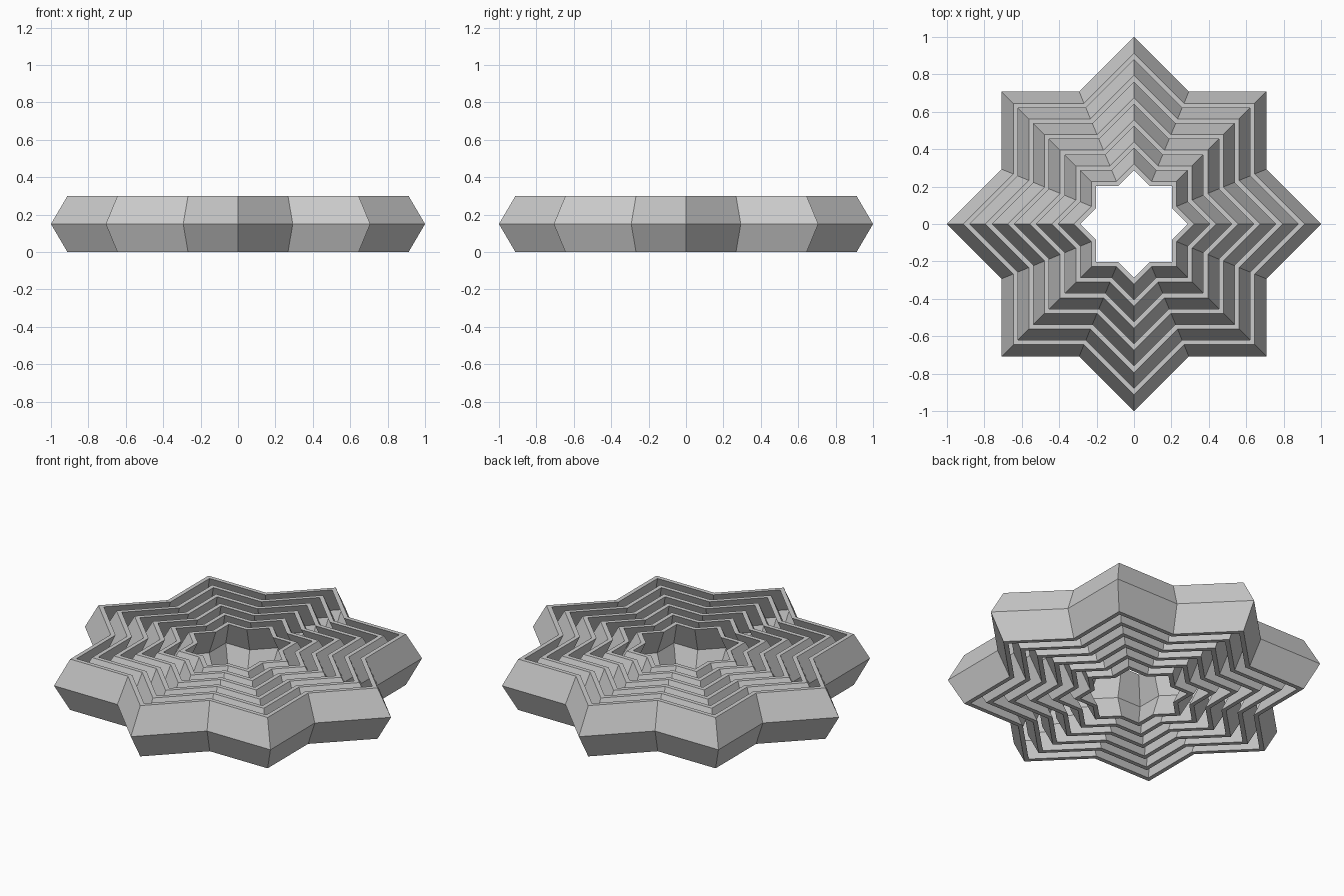
import bpy, bmesh
from math import cos, sin, pi

cube = bpy.data.objects.get("Cube")
if cube:
    bpy.data.objects.remove(cube, do_unlink=True)

POINTS = 8        # star tips
RINGS = 6         # nested rings
PITCH = 0.118     # tip distance between neighbouring rings
LEAN = 0.088      # how far the wall leans in from mid height
WALL = 0.035      # wall thickness measured at a tip
HEIGHT = 0.3
VALLEY = cos(pi / 4) / cos(pi / 8)   # valley radius relative to tip radius

grey = bpy.data.materials.new("plain grey")
grey.use_nodes = True
colour = (0.6, 0.6, 0.6, 1)
grey.diffuse_color = colour
grey.node_tree.nodes["Principled BSDF"].inputs["Base Color"].default_value = colour


def star_ring(name, tip):
    """Sweep a chevron wall section around an eight-pointed star."""
    outer = [(tip - LEAN, 0), (tip, HEIGHT / 2), (tip - LEAN, HEIGHT)]
    inner = [(r - WALL, z) for r, z in reversed(outer)]
    section = outer + inner
    bm = bmesh.new()
    loops = []
    for i in range(POINTS * 2):
        angle = i * pi / POINTS
        scale = VALLEY if i % 2 else 1
        loops.append([bm.verts.new((r * scale * cos(angle), r * scale * sin(angle), z))
                      for r, z in section])
    n = len(section)
    for i, a in enumerate(loops):
        b = loops[(i + 1) % len(loops)]
        for j in range(n):
            k = (j + 1) % n
            bm.faces.new((a[j], b[j], b[k], a[k]))
    bmesh.ops.recalc_face_normals(bm, faces=bm.faces)
    mesh = bpy.data.meshes.new(name)
    bm.to_mesh(mesh)
    bm.free()
    mesh.materials.append(grey)
    ob = bpy.data.objects.new(name, mesh)
    bpy.context.collection.objects.link(ob)


# Nested rings from the outside in
for i in range(RINGS):
    star_ring(f"star_ring_{i + 1}", 1 - i * PITCH)
